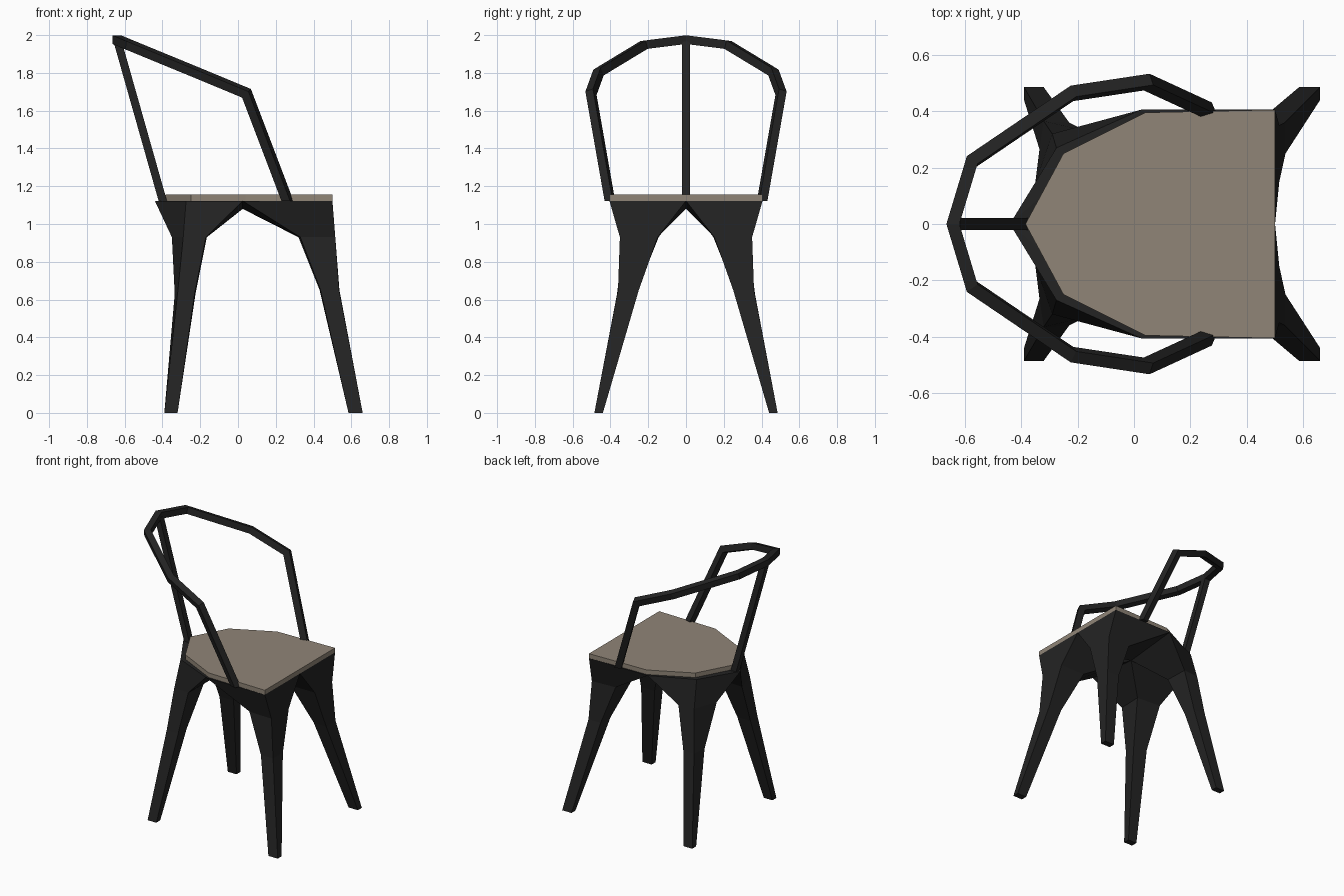
import bpy, bmesh
from mathutils import Vector

if "Cube" in bpy.data.objects:
    bpy.data.objects.remove(bpy.data.objects["Cube"])


def material(name, rgb):
    m = bpy.data.materials.new(name)
    m.diffuse_color = (*rgb, 1)
    m.use_nodes = True
    m.node_tree.nodes["Principled BSDF"].inputs["Base Color"].default_value = m.diffuse_color
    return m


BLACK = material("black metal", (0.017, 0.017, 0.017))
WOOD = material("grey brown wood", (0.28, 0.235, 0.185))


def loft(name, rings, mat, mirror=False):
    """Join rings of points with side faces and close both ends."""
    bm = bmesh.new()
    rows = [[bm.verts.new(p) for p in r] for r in rings]
    n = len(rows[0])
    for a, b in zip(rows, rows[1:]):
        for i in range(n):
            j = (i + 1) % n
            bm.faces.new((a[i], a[j], b[j], b[i]))
    if n == 4:
        for r in (rows[0], rows[-1]):
            bm.faces.new((r[0], r[1], r[3]))
            bm.faces.new((r[1], r[2], r[3]))
    else:
        bm.faces.new(rows[0])
        bm.faces.new(rows[-1])
    bmesh.ops.recalc_face_normals(bm, faces=bm.faces)
    me = bpy.data.meshes.new(name)
    bm.to_mesh(me)
    bm.free()
    me.materials.append(mat)
    ob = bpy.data.objects.new(name, me)
    bpy.context.collection.objects.link(ob)
    if mirror:
        mod = ob.modifiers.new("mirror", 'MIRROR')
        mod.use_axis = (False, True, False)
        mod.use_mirror_merge = False
    return ob


def at(z, *pts):
    return [(x, y, z) for x, y in pts]


# seat board
half = [(0.5, 0.405), (0.04, 0.395), (-0.25, 0.25)]
outline = half + [(-0.385, 0)] + [(x, -y) for x, y in reversed(half)]
loft("seat", [at(1.122, *outline), at(1.155, *outline)], WOOD)

# legs: each section runs outer corner, side, inner, end; the tops meet in a shallow vault
vault = (0.025, 0, 1.08)
loft("front_leg", [
    at(0, (0.66, 0.485), (0.585, 0.485), (0.585, 0.44), (0.66, 0.44)),
    at(0.65, (0.535, 0.36), (0.437, 0.36), (0.432, 0.255), (0.537, 0.25)),
    at(0.93, (0.515, 0.35), (0.33, 0.34), (0.32, 0.15), (0.515, 0.15)),
    [(0.5, 0.405, 1.122), (0.025, 0.405, 1.122), vault, (0.5, 0, 1.122)],
], BLACK, True)
loft("back_leg", [
    at(0, (-0.39, 0.485), (-0.32, 0.485), (-0.32, 0.44), (-0.39, 0.44)),
    at(0.63, (-0.32, 0.365), (-0.23, 0.36), (-0.225, 0.27), (-0.335, 0.265)),
    at(0.93, (-0.29, 0.32), (-0.17, 0.33), (-0.165, 0.16), (-0.35, 0.145)),
    [(-0.275, 0.27, 1.122), (0.025, 0.405, 1.122), vault, (-0.44, 0, 1.122)],
], BLACK, True)

# arm and back rail: square tube swept along a mitred path, mirrored
path = [Vector(p) for p in [(-0.642, 0, 1.976), (-0.575, 0.222, 1.948),
                            (-0.22, 0.463, 1.802), (0.045, 0.503, 1.692),
                            (0.262, 0.403, 1.122)]]
h = 0.023
ring = [path[0] + Vector((sx * h, 0, sz * h))
        for sx, sz in ((1, 1), (-1, 1), (-1, -1), (1, -1))]
rings = [ring]
for k in range(1, len(path)):
    d = (path[k] - path[k - 1]).normalized()
    if k < len(path) - 1:
        n = d + (path[k + 1] - path[k]).normalized()
    else:
        n = Vector((0, 0, 1))
    ring = [p + d * ((path[k] - p).dot(n) / d.dot(n)) for p in ring]
    rings.append(ring)
loft("arm_rail", rings, BLACK, True)

# central back post
w = 0.022
square = ((1, 1), (-1, 1), (-1, -1), (1, -1))
loft("back_post", [
    at(1.1, *[(-0.392 + a * w, b * w) for a, b in square]),
    at(1.965, *[(-0.637 + a * w, b * w) for a, b in square]),
], BLACK)
